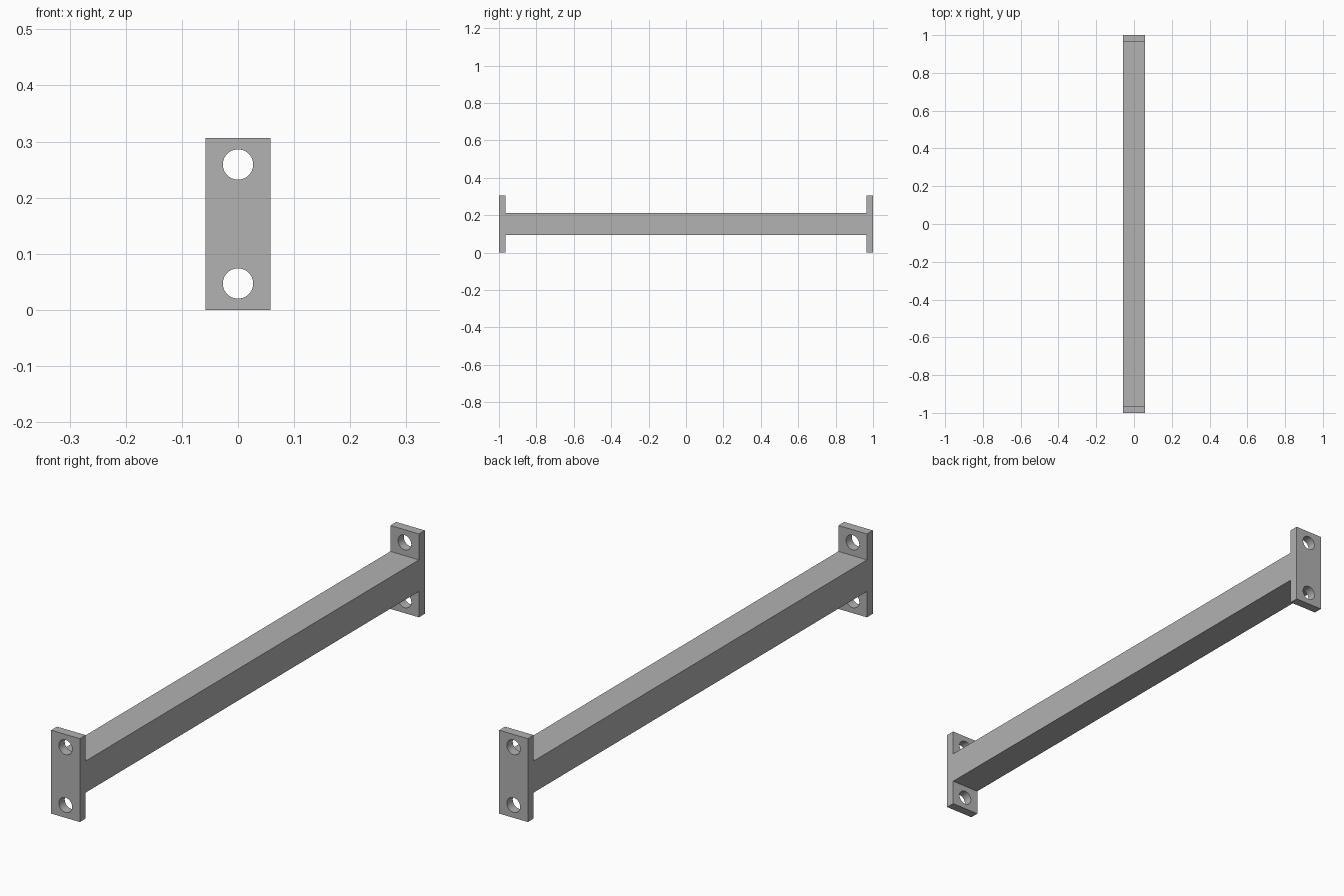
import bpy
import bmesh
from math import radians
from mathutils import Matrix

cube = bpy.data.objects.get("Cube")
if cube:
    bpy.data.objects.remove(cube, do_unlink=True)

HALF_WIDTH = 0.058     # bar and plates share one width
HALF_LENGTH = 1.0
PLATE = 0.034          # end plate thickness
HEIGHT = 0.306
MID = HEIGHT / 2
HOLE_RADIUS = 0.027
HOLE_OFFSET = 0.106    # hole centres above and below the middle

grey = bpy.data.materials.new("plain grey")
grey.use_nodes = True
colour = (0.445, 0.445, 0.445, 1)
grey.diffuse_color = colour
grey.node_tree.nodes["Principled BSDF"].inputs["Base Color"].default_value = colour


def add_object(name, bm):
    bmesh.ops.recalc_face_normals(bm, faces=bm.faces)
    mesh = bpy.data.meshes.new(name)
    bm.to_mesh(mesh)
    bm.free()
    obj = bpy.data.objects.new(name, mesh)
    bpy.context.collection.objects.link(obj)
    mesh.materials.append(grey)
    return obj


# Bar with a flanged plate at each end: one side profile extruded across x
inner = HALF_LENGTH - PLATE
quarter = [(HALF_LENGTH, MID), (inner, MID), (inner, HALF_WIDTH)]
top = quarter + [(-y, z) for y, z in reversed(quarter)]
outline = top + [(-y, -z) for y, z in top]

bm = bmesh.new()
side = bm.faces.new([bm.verts.new((-HALF_WIDTH, y, MID + z)) for y, z in outline])
extruded = bmesh.ops.extrude_face_region(bm, geom=[side], use_keep_orig=True)["geom"]
bmesh.ops.translate(bm, vec=(2 * HALF_WIDTH, 0, 0),
                    verts=[v for v in extruded if isinstance(v, bmesh.types.BMVert)])
bar = add_object("flanged_bar", bm)

# Bolt holes through both end plates
bm = bmesh.new()
for end in (-1, 1):
    for level in (-1, 1):
        centre = (0, end * (HALF_LENGTH - PLATE / 2), MID + level * HOLE_OFFSET)
        bmesh.ops.create_cone(bm, cap_ends=True, segments=48, depth=PLATE * 2,
                              radius1=HOLE_RADIUS, radius2=HOLE_RADIUS,
                              matrix=Matrix.Translation(centre) @ Matrix.Rotation(radians(90), 4, 'X'))
cutter = add_object("bolt_hole_cutter", bm)
cutter.hide_render = True

holes = bar.modifiers.new("bolt_holes", 'BOOLEAN')
holes.operation = 'DIFFERENCE'
holes.solver = 'EXACT'
holes.object = cutter

# Apply the cut, remove the helper and smooth the hole walls
for obj in bpy.context.selected_objects:
    obj.select_set(False)
bpy.context.view_layer.objects.active = bar
bar.select_set(True)
bpy.ops.object.modifier_apply(modifier=holes.name)
bpy.data.objects.remove(cutter, do_unlink=True)
bpy.ops.object.shade_smooth_by_angle(angle=radians(30))
